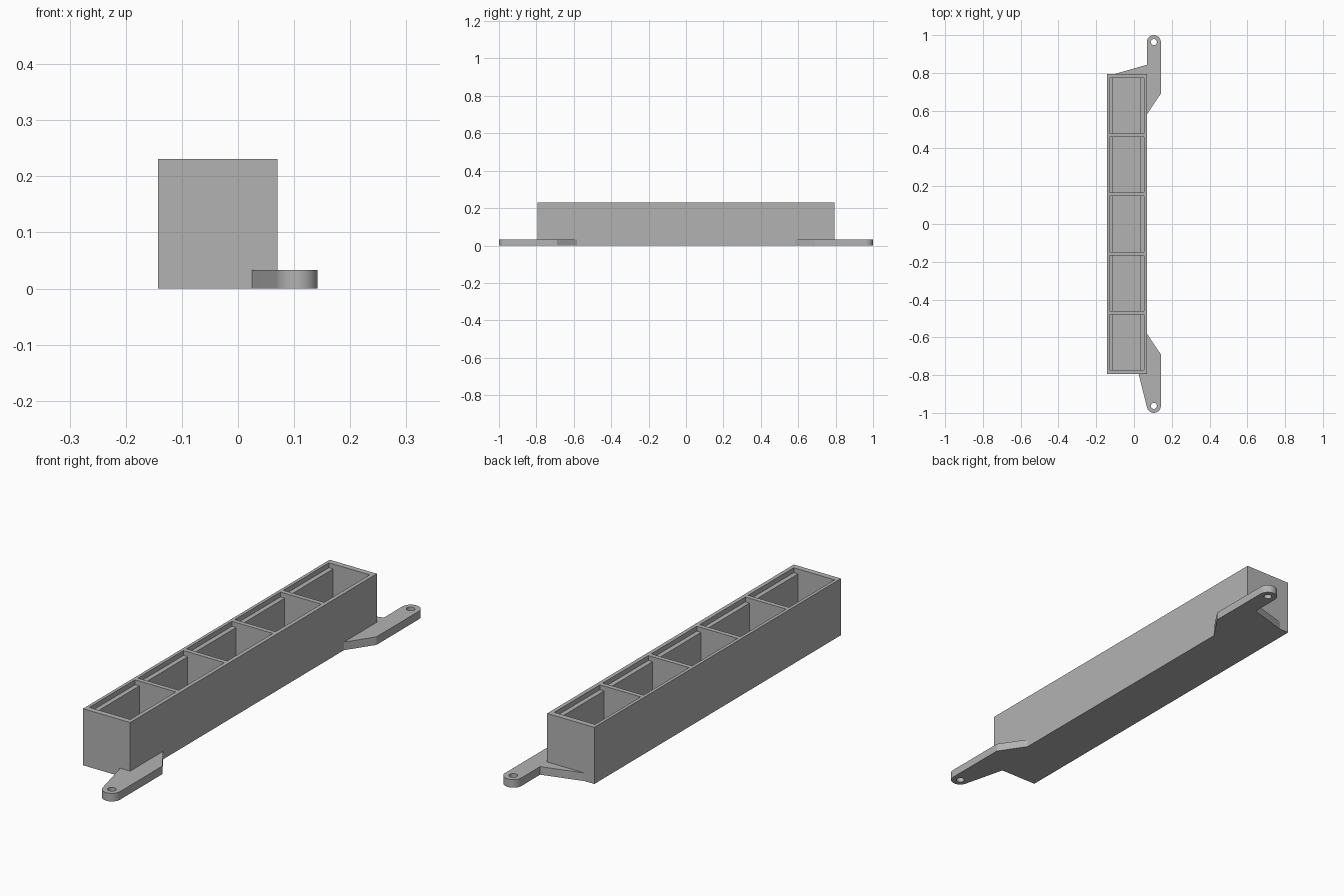
import bpy, bmesh, math

if "Cube" in bpy.data.objects:
    bpy.data.objects.remove(bpy.data.objects["Cube"])

grey = bpy.data.materials.new("plain grey")
grey.diffuse_color = (0.45, 0.45, 0.45, 1)
grey.use_nodes = True
grey.node_tree.nodes["Principled BSDF"].inputs["Base Color"].default_value = grey.diffuse_color

X0, X1, Y1, H = -0.143, 0.07, 0.795, 0.231     # body extents
PLATE = 0.033                                  # bracket thickness
EYE_X, EYE_Y, EYE_R, HOLE_R = 0.105, 0.963, 0.037, 0.016


def make_object(name, bm):
    bmesh.ops.recalc_face_normals(bm, faces=bm.faces)
    mesh = bpy.data.meshes.new(name)
    bm.to_mesh(mesh)
    bm.free()
    mesh.materials.append(grey)
    obj = bpy.data.objects.new(name, mesh)
    bpy.context.collection.objects.link(obj)
    return obj


def prism(bm, points, offset):
    """Extrude a closed polygon of 3D points along an offset."""
    face = bm.faces.new([bm.verts.new(p) for p in points])
    out = bmesh.ops.extrude_face_region(bm, geom=[face], use_keep_orig=True)
    verts = [g for g in out["geom"] if isinstance(g, bmesh.types.BMVert)]
    bmesh.ops.translate(bm, verts=verts, vec=offset)


def arc(cx, cy, r, a0, a1, n):
    return [(cx + r * math.cos(math.radians(a0 + (a1 - a0) * i / n)),
             cy + r * math.sin(math.radians(a0 + (a1 - a0) * i / n))) for i in range(n + 1)]


# Long box body
bm = bmesh.new()
prism(bm, [(X0, -Y1, 0), (X1, -Y1, 0), (X1, -Y1, H), (X0, -Y1, H)], (0, 2 * Y1, 0))
body = make_object("tray_body", bm)

# Five stepped pockets: wide shallow mouth over a narrower deep well
top, ledge, floor = H + 0.05, H - 0.02, 0.02
profile = [(-0.111, floor), (0.035, floor), (0.035, ledge), (0.054, ledge),
           (0.054, top), (-0.130, top), (-0.130, ledge), (-0.111, ledge)]
bm = bmesh.new()
for i in range(5):
    y = (i - 2) * 0.3125 - 0.147
    prism(bm, [(x, y, z) for x, z in profile], (0, 0.294, 0))
cutter = make_object("pocket_cutter", bm)
cut = body.modifiers.new("pockets", "BOOLEAN")
cut.operation = "DIFFERENCE"
cut.solver = "EXACT"
cut.object = cutter
bpy.context.view_layer.objects.active = body
bpy.ops.object.modifier_apply(modifier=cut.name)
cutter.hide_render = True
bpy.data.objects.remove(cutter)


def bracket(name, outline, hole):
    """Flat plate with a round screw hole."""
    bm = bmesh.new()
    edges = []
    for loop in (outline, hole):
        vs = [bm.verts.new((x, y, 0)) for x, y in loop]
        edges += [bm.edges.new((vs[i - 1], vs[i])) for i in range(len(vs))]
    bmesh.ops.triangle_fill(bm, edges=edges, use_beauty=True)
    out = bmesh.ops.extrude_face_region(bm, geom=bm.faces[:], use_keep_orig=True)
    verts = [g for g in out["geom"] if isinstance(g, bmesh.types.BMVert)]
    bmesh.ops.translate(bm, verts=verts, vec=(0, 0, PLATE))
    obj = make_object(name, bm)
    bpy.ops.object.select_all(action="DESELECT")
    obj.select_set(True)
    bpy.context.view_layer.objects.active = obj
    bpy.ops.object.shade_smooth_by_angle(angle=math.radians(30))


# Mounting brackets at both ends
bracket("back_bracket",
        [(X1, Y1), (X1, 0.583), (0.142, 0.69)]
        + arc(EYE_X, EYE_Y, EYE_R, 0, 180, 20)
        + [(0.068, 0.843), (-0.10, Y1)],
        arc(EYE_X, EYE_Y, HOLE_R, 0, 345, 23))
bracket("front_bracket",
        [(X1, -Y1), (0.025, -Y1)]
        + arc(EYE_X, -EYE_Y, EYE_R, 193.6, 360, 20)
        + [(0.142, -0.69), (X1, -0.583)],
        arc(EYE_X, -EYE_Y, HOLE_R, 0, 345, 23))
